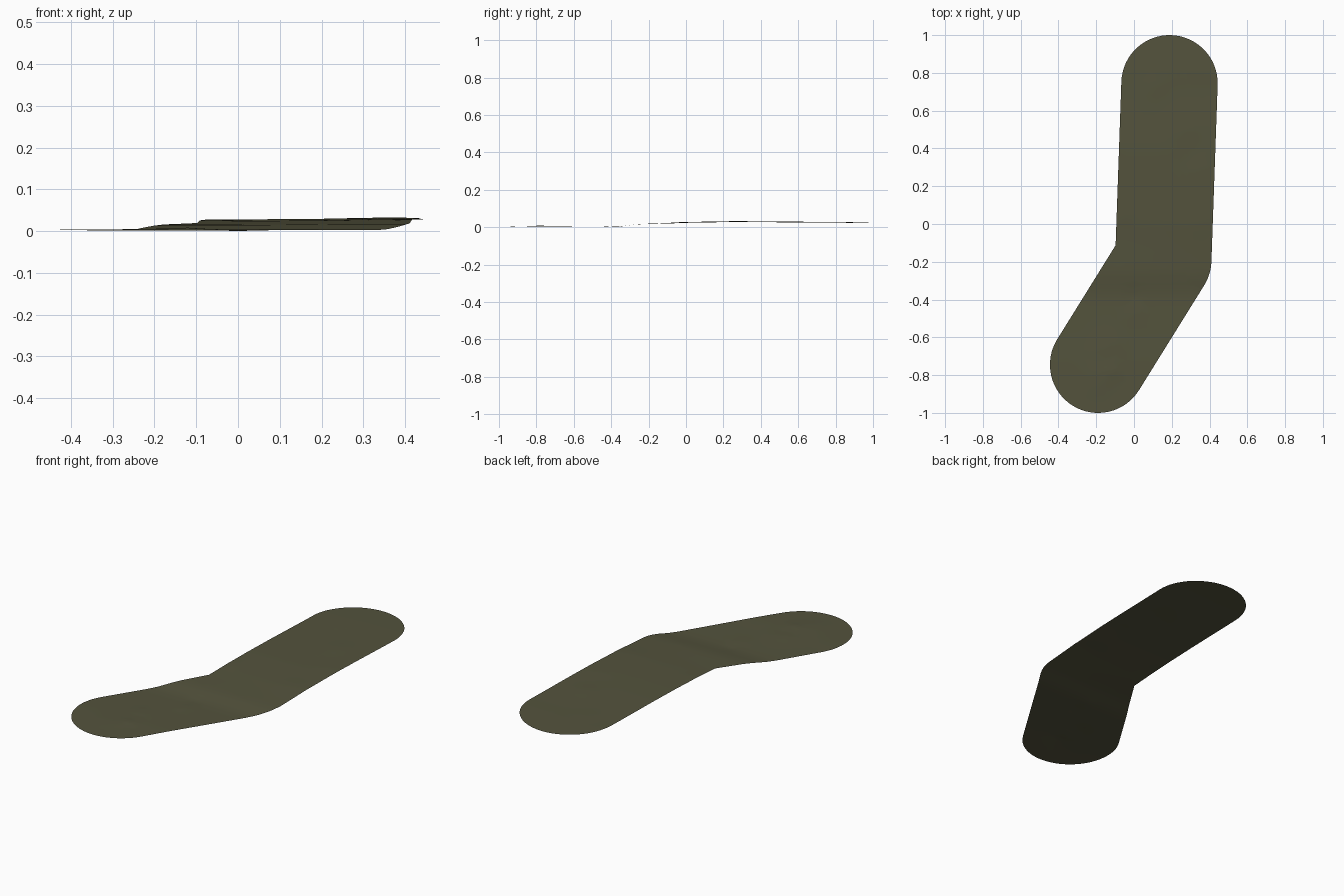
import bpy, bmesh, math
from mathutils import Vector

if "Cube" in bpy.data.objects:
    bpy.data.objects.remove(bpy.data.objects["Cube"])

R = 0.255
START, BEND, END = Vector((-0.19, -0.745)), Vector((0.155, -0.19)), Vector((0.188, 0.745))
a1 = math.atan2(*(BEND - START).yx)
a2 = math.atan2(*(END - BEND).yx)
H = math.pi / 2


def arc(c, start, stop, n):
    return [(c.x + R * math.cos(start + (stop - start) * i / n),
             c.y + R * math.sin(start + (stop - start) * i / n)) for i in range(n + 1)]


# outline: a wide strip with round ends, rounded outside the bend, sharp inside
mid, half = (a1 + a2) / 2 + H, (a2 - a1) / 2
inner = BEND + Vector((math.cos(mid), math.sin(mid))) * (R / math.cos(half))
outline = (arc(END, a2 - H, a2 + H, 32) + [tuple(inner)]
           + arc(START, a1 + H, a1 + 3 * H, 32) + arc(BEND, a1 - H, a2 - H, 8))

# height along the length, and small bumps (x, y, radius, height)
PROFILE = [(-1, .003), (-.85, .005), (-.75, .006), (-.6, .005), (-.4, .004), (-.35, .006),
           (-.3, .013), (-.25, .018), (-.1, .023), (0, .027), (.2, .031), (.4, .031),
           (.7, .028), (.82, .028), (1, .024)]
BUMPS = [(0, -.38, .035, -.003), (.01, -.47, .03, .002), (-.15, -.65, .06, .003),
         (-.12, -.78, .045, .004), (-.2, -.83, .08, .002), (-.06, .05, .04, .002),
         (.27, .5, .07, .002), (.35, .28, .06, .002), (.1, .72, .07, .001), (.33, .0, .08, .002)]


def height(x, y):
    y = max(-1, min(1, y))
    z = PROFILE[-1][1]
    for (y0, z0), (y1, z1) in zip(PROFILE, PROFILE[1:]):
        if y <= y1:
            z = z0 + (z1 - z0) * (y - y0) / (y1 - y0)
            break
    if y > -0.3:
        z += 0.008 * (x - 0.17) * min(1, (y + 0.3) / 0.3)
    for bx, by, r, h in BUMPS:
        z += h * math.exp(-((x - bx) ** 2 + (y - by) ** 2) / (r * r))
    return max(z, 0)


# ground strip: filled outline, sliced into a grid, then raised
bm = bmesh.new()
bm.faces.new([bm.verts.new((x, y, 0)) for x, y in outline])
bmesh.ops.triangulate(bm, faces=bm.faces[:])
for axis, count in ((0, 11), (1, 24)):
    for i in range(-count, count + 1):
        co, no = Vector((0, 0, 0)), Vector((0, 0, 0))
        co[axis], no[axis] = i * 0.04, 1
        bmesh.ops.bisect_plane(bm, geom=bm.verts[:] + bm.edges[:] + bm.faces[:],
                               dist=1e-5, plane_co=co, plane_no=no)
bmesh.ops.dissolve_degenerate(bm, dist=1e-4, edges=bm.edges[:])
for v in bm.verts:
    v.co.z = height(v.co.x, v.co.y)
low = min(v.co.z for v in bm.verts)
for v in bm.verts:
    v.co.z -= low
bmesh.ops.triangulate(bm, faces=bm.faces[:])
bm.normal_update()
for f in bm.faces:
    if f.normal.z < 0:
        f.normal_flip()
    f.smooth = True

me = bpy.data.meshes.new("ground_strip")
bm.to_mesh(me)
bm.free()
mat = bpy.data.materials.new("dark olive")
mat.diffuse_color = (0.088, 0.086, 0.046, 1)
mat.use_nodes = True
mat.node_tree.nodes["Principled BSDF"].inputs["Base Color"].default_value = mat.diffuse_color
me.materials.append(mat)
bpy.context.collection.objects.link(bpy.data.objects.new("ground_strip", me))
